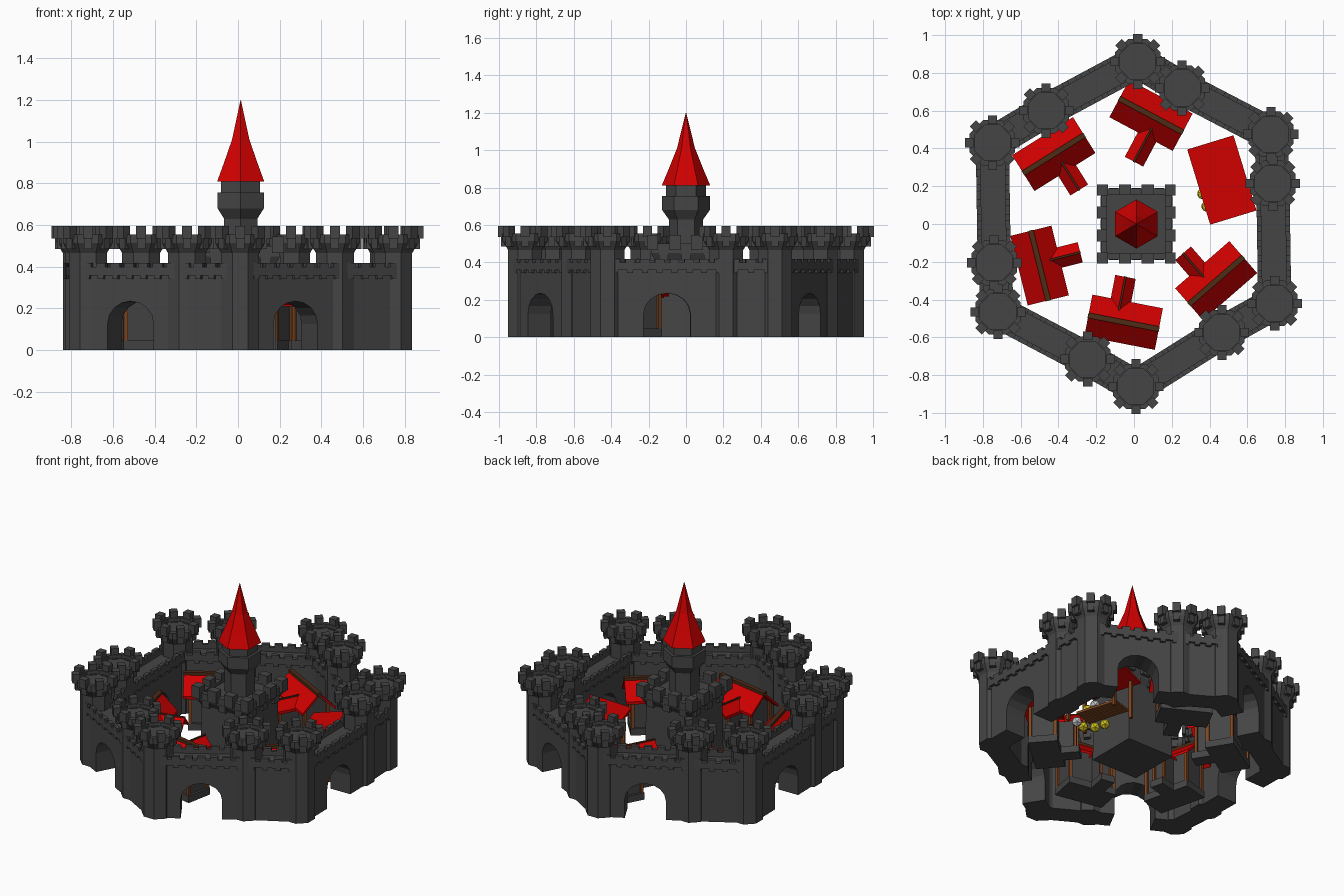
import bpy, bmesh, math
from mathutils import Matrix, Vector

if "Cube" in bpy.data.objects:
    bpy.data.objects.remove(bpy.data.objects["Cube"])


def material(name, rgb):
    m = bpy.data.materials.new(name)
    m.diffuse_color = (*rgb, 1)
    m.use_nodes = True
    m.node_tree.nodes["Principled BSDF"].inputs["Base Color"].default_value = m.diffuse_color
    return m


STONE = material("dark stone", (0.06, 0.06, 0.06))
RED = material("red roof", (0.64, 0.0, 0.0))
WOOD = material("brown wood", (0.21, 0.06, 0.015))
BEAM = material("dark brown beam", (0.075, 0.025, 0.008))
YELLOW = material("yellow goods", (0.64, 0.54, 0.015))
PALE = material("pale sacks", (0.55, 0.55, 0.57))


def frame(x, y, ang=0, z=0):
    return Matrix.Translation((x, y, z)) @ Matrix.Rotation(ang, 4, 'Z')


def finish(bm, name, mat):
    bmesh.ops.recalc_face_normals(bm, faces=bm.faces)
    me = bpy.data.meshes.new(name)
    bm.to_mesh(me)
    bm.free()
    me.materials.append(mat)
    ob = bpy.data.objects.new(name, me)
    bpy.context.collection.objects.link(ob)
    return ob


def box(bm, M, x0, x1, y0, y1, z0, z1):
    T = M @ Matrix.Translation(((x0 + x1) / 2, (y0 + y1) / 2, (z0 + z1) / 2))
    bmesh.ops.create_cube(bm, size=1, matrix=T @ Matrix.Diagonal((x1 - x0, y1 - y0, z1 - z0, 1)))


def lathe(bm, M, profile, n, phase=0.0):
    """Stack n-sided rings of (radius, z) and cap both ends."""
    rings = [[bm.verts.new(M @ Vector((r * math.cos(phase + i * math.tau / n),
                                       r * math.sin(phase + i * math.tau / n), z)))
              for i in range(n)] for r, z in profile]
    for a, b in zip(rings, rings[1:]):
        for i in range(n):
            j = (i + 1) % n
            bm.faces.new((a[i], a[j], b[j], b[i]))
    bm.faces.new(rings[0][::-1])
    bm.faces.new(rings[-1])


def prism(bm, M, pts, y0, y1):
    """Extrude an (x, z) outline along y."""
    a = [bm.verts.new(M @ Vector((x, y0, z))) for x, z in pts]
    b = [bm.verts.new(M @ Vector((x, y1, z))) for x, z in pts]
    bm.faces.new(a)
    bm.faces.new(b[::-1])
    for i in range(len(pts)):
        j = (i + 1) % len(pts)
        bm.faces.new((a[j], a[i], b[i], b[j]))


# Corner towers and the extra tower that follows on each wall (clockwise)
corners = [(0.02, 0.86), (0.725, 0.475), (0.745, -0.42),
           (0.01, -0.86), (-0.72, -0.465), (-0.75, 0.43)]
middles = [(0.255, 0.72), (0.735, 0.215), (0.465, -0.575),
           (-0.245, -0.715), (-0.74, -0.205), (-0.465, 0.60)]


def tower(x, y, name):
    bm = bmesh.new()
    lathe(bm, frame(x, y), [(0.098, 0), (0.098, 0.465), (0.130, 0.515), (0.130, 0.555),
                            (0.102, 0.555), (0.102, 0.53)], 8, math.pi / 8)
    for k in range(8):
        R = frame(x, y, k * math.pi / 4)
        box(bm, R, 0.100, 0.145, -0.024, 0.024, 0.535, 0.595)
        box(bm, R, 0.085, 0.128, -0.02, 0.02, 0.485, 0.535)
    finish(bm, name, STONE)


def wall(p, q, gate, name):
    p, q = Vector(p), Vector(q)
    d = q - p
    L = d.length
    M = frame(p.x, p.y, math.atan2(d.y, d.x))
    bm = bmesh.new()
    pts = [(0, 0), (0, 0.37), (L, 0.37), (L, 0)]
    if gate is not None:
        # Faceted arch notch
        pts += [(gate + 0.125, 0)]
        pts += [(gate + 0.125 * math.cos(a), 0.125 + 0.11 * math.sin(a))
                for a in [i * math.pi / 8 for i in range(9)]]
        pts.append((gate - 0.125, 0))
    prism(bm, M, pts, -0.072, 0.072)
    # Parapets, merlons and corbels on both sides
    n = max(2, round(L / 0.075))
    step = L / n
    for s in (-1, 1):
        y0, y1 = sorted((s * 0.064, s * 0.088))
        box(bm, M, 0, L, y0, y1, 0.358, 0.398)
        for i in range(n):
            c = (i + 0.5) * step
            box(bm, M, c - 0.025, c + 0.025, y0, y1, 0.398, 0.418)
            box(bm, M, c - 0.016, c + 0.016, y0, y1, 0.342, 0.358)
    finish(bm, name, STONE)


for i in range(6):
    tower(*corners[i], "corner_tower_%d" % i)
    tower(*middles[i], "wall_tower_%d" % i)
    a, m, b = Vector(corners[i]), Vector(middles[i]), Vector(corners[(i + 1) % 6])
    # The longer stretch of each side holds the gate
    for p, q, tag in ((a, m, "a"), (m, b, "b")):
        L = (q - p).length
        wall(p, q, L / 2 if L > 0.4 else None, "wall_%d%s" % (i, tag))

# Central keep with battlements
CX = 0.013
K = frame(CX, 0)
bm = bmesh.new()
lathe(bm, K, [(h * math.sqrt(2), z) for h, z in
              ((0.17, 0), (0.165, 0.41), (0.188, 0.45), (0.188, 0.50), (0.155, 0.50), (0.155, 0.48))],
      4, math.pi / 4)
for k in range(4):
    R = frame(CX, 0, k * math.pi / 2)
    for c in (-0.06, 0.06):
        box(bm, R, 0.155, 0.208, c - 0.032, c + 0.032, 0.465, 0.545)
    for c in (-0.12, 0, 0.12):
        box(bm, R, 0.155, 0.19, c - 0.025, c + 0.025, 0.41, 0.455)
    box(bm, R, 0.150, 0.208, 0.150, 0.208, 0.465, 0.545)
finish(bm, "keep", STONE)

# Turret and its spire
bm = bmesh.new()
lathe(bm, K, [(0.092, 0.48), (0.092, 0.63), (0.128, 0.68), (0.128, 0.755),
              (0.108, 0.755), (0.108, 0.81)], 6, math.pi / 6)
finish(bm, "keep_turret", STONE)
bm = bmesh.new()
lathe(bm, K, [(0.130, 0.81), (0.092, 0.90), (0.048, 1.01), (0.001, 1.2)], 6, math.pi / 6)
finish(bm, "spire", RED)


def gable(bm, M, half, eave, ridge, y0, y1, t=0.018):
    """Two roof slopes running along y."""
    prism(bm, M, [(-half, eave), (0, ridge), (half, eave), (half, eave - t),
                  (0, ridge - t), (-half, eave - t)], y0, y1)


def house(x, y, deg, wx, wy, name):
    """Ridge along local y at the given angle, porch reaching to (wx, wy)."""
    M = frame(x, y, math.radians(deg - 90))
    tip = M.inverted() @ Vector((wx, wy, 0))
    s = 1 if tip.x > 0 else -1
    reach, off = abs(tip.x), tip.y
    W = frame(x, y, math.radians(deg - 90) - s * math.pi / 2) @ Matrix.Translation((-s * off, 0, 0))
    # Stone plinth and walls
    bm = bmesh.new()
    box(bm, M, -0.09, 0.09, -0.16, 0.16, 0, 0.045)
    box(bm, W, -0.045, 0.045, 0, reach - 0.025, 0, 0.045)
    prism(bm, M, [(-0.075, 0.04), (-0.075, 0.245), (0, 0.32), (0.075, 0.245), (0.075, 0.04)], -0.145, 0.145)
    prism(bm, W, [(-0.034, 0.04), (-0.034, 0.225), (0, 0.26), (0.034, 0.225), (0.034, 0.04)], 0, reach - 0.06)
    finish(bm, name + "_walls", STONE)
    # Timber posts
    bm = bmesh.new()
    for a in (-0.077, 0.077):
        for b in (-0.147, 0.147):
            box(bm, M, a - 0.01, a + 0.01, b - 0.01, b + 0.01, 0.04, 0.25)
    for a in (-0.036, 0.036):
        box(bm, W, a - 0.008, a + 0.008, reach - 0.058, reach - 0.042, 0.04, 0.235)
    finish(bm, name + "_posts", WOOD)
    # Roofs and ridge beams
    bm = bmesh.new()
    gable(bm, M, 0.112, 0.235, 0.345, -0.19, 0.19)
    gable(bm, W, 0.055, 0.228, 0.285, 0.02, reach)
    finish(bm, name + "_roof", RED)
    bm = bmesh.new()
    box(bm, M, -0.014, 0.014, -0.192, 0.192, 0.325, 0.35)
    box(bm, W, -0.005, 0.005, 0.04, reach + 0.003, 0.265, 0.288)
    finish(bm, name + "_ridge", BEAM)


house(0.09, 0.575, -28, 0.0, 0.33, "north_house")
house(0.435, -0.30, 41, 0.26, -0.155, "east_house")
house(-0.055, -0.52, -11, -0.045, -0.28, "south_house")
house(-0.50, -0.22, -76, -0.285, -0.15, "west_house")
house(-0.425, 0.37, 32, -0.29, 0.18, "northwest_house")

# Market stall: posts, planks, lean-to roof and goods
S = frame(0.465, 0.233, math.radians(17))
bm = bmesh.new()
for b in (-0.165, 0.165):
    box(bm, S, -0.10, -0.08, b - 0.01, b + 0.01, 0, 0.255)
    box(bm, S, 0.085, 0.105, b - 0.01, b + 0.01, 0, 0.295)
for i in range(5):
    x = -0.085 + i * 0.03
    box(bm, S, x, x + 0.024, -0.13, 0.15, 0.05, 0.065)
finish(bm, "stall_timber", WOOD)
bm = bmesh.new()
prism(bm, S, [(-0.128, 0.245), (-0.128, 0.26), (0.128, 0.31), (0.128, 0.295)], -0.208, 0.208)
finish(bm, "stall_roof", RED)
for nm, mat, spots in (
        ("yellow_goods", YELLOW, [(-0.115, -0.11, 0.035), (-0.07, -0.165, 0.035), (-0.117, -0.04, 0.035),
                                  (-0.06, -0.09, 0.095), (0.0, -0.09, 0.095)]),
        ("pale_sacks", PALE, [(-0.05, -0.02, 0.095), (0.02, -0.02, 0.095), (-0.02, 0.05, 0.095),
                              (0.0, -0.165, 0.035)])):
    bm = bmesh.new()
    for a, b, z in spots:
        bmesh.ops.create_icosphere(bm, subdivisions=1, radius=0.034,
                                   matrix=S @ Matrix.Translation((a, b, z)))
    finish(bm, nm, mat)
